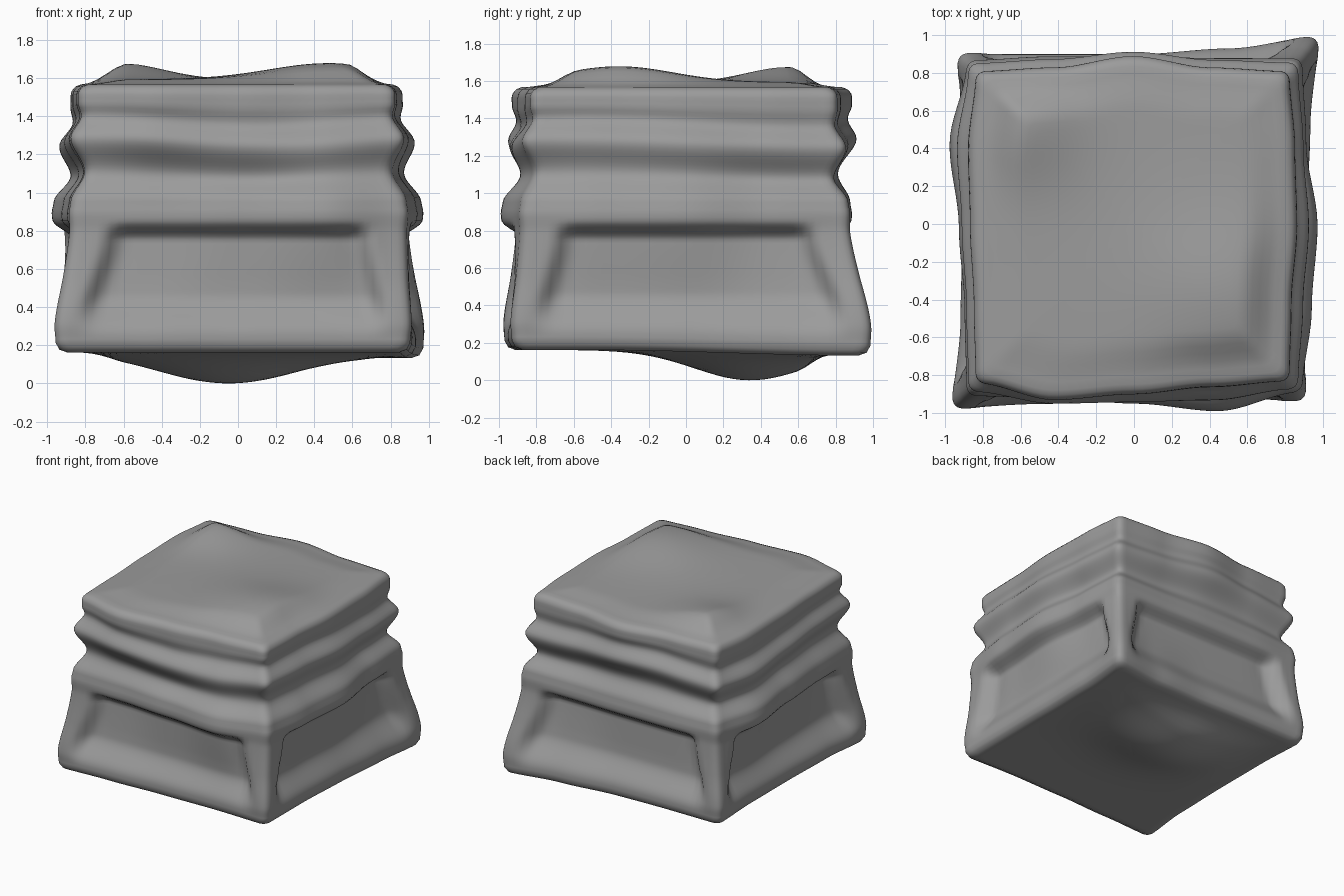
import bpy, bmesh, math

if "Cube" in bpy.data.objects:
    bpy.data.objects.remove(bpy.data.objects["Cube"])

N = 40          # segments per side
R = 0.06        # corner radius in unit-square space

# Outline distance of each side at five stations, for three heights
SIDES = {
    0.2: dict(front=(.97, .95, .93, .92, .93), back=(.90, .90, .90, .93, .99),
              left=(.96, .92, .91, .91, .93), right=(.90, .90, .91, .93, .97)),
    0.9: dict(front=(.90, .91, .94, .98, .88), back=(.86, .88, .88, .87, .87),
              left=(.88, .89, .92, .97, .88), right=(.88, .93, .96, .90, .88)),
    1.5: dict(front=(.84, .93, .90, .86, .83), back=(.81, .83, .89, .83, .81),
              left=(.84, .85, .87, .88, .84), right=(.82, .83, .86, .85, .82)),
}
# Stacked rolls and creases: height, offset
PROFILE = ((.15, -.06), (.165, -.02), (.20, 0), (.30, .01), (.55, 0), (.78, 0),
           (.88, .01), (.94, 0), (1.08, -.075), (1.26, .03), (1.37, -.025),
           (1.45, .0), (1.51, .0), (1.54, -.02), (1.555, -.06))


def smooth(a, b, t):
    t = max(0, min(1, (t - a) / (b - a)))
    return t * t * (3 - 2 * t)


def lookup(pairs, t):
    for (a, va), (b, vb) in zip(pairs, pairs[1:]):
        if t <= b:
            return va + (vb - va) * smooth(a, b, t)
    return pairs[-1][1]


def side(name, u, z):
    u = max(-1, min(1, u))
    return lookup([(h, lookup([(-1 + .5 * i, v) for i, v in enumerate(s[name])], u))
                   for h, s in SIDES.items()], max(.2, z))


def warp(x, y, z):
    """Move a unit-square point onto the uneven block outline."""
    tx, ty = (x + 1) / 2, (y + 1) / 2
    return (-side('left', y, z) * (1 - tx) + side('right', y, z) * tx,
            -side('front', x, z) * (1 - ty) + side('back', x, z) * ty)


def bump(x, y, cx, cy, sx, sy):
    return math.exp(-((x - cx) / sx) ** 2 - ((y - cy) / sy) ** 2)


def outline():
    """Rounded unit square with the position along each side."""
    pts = []
    for k in range(4):
        c, s = round(math.cos(k * math.pi / 2)), round(math.sin(k * math.pi / 2))
        for i in range(N):
            u = math.sin((i / N * 2 - 1) * math.pi / 2) * .5 + (i / N * 2 - 1) * .5
            cx = max(-1 + R, min(1 - R, u))
            dx, dy = u - cx, -R
            l = math.hypot(dx, dy)
            x, y = cx + R * dx / l, -1 + R + R * dy / l
            pts.append((x * c - y * s, x * s + y * c, u, s, -c))
    return pts


def body():
    bm = bmesh.new()
    base = outline()
    rings = []
    zs = [.15, .155, .165, .18] + [.2 + .02 * i for i in range(67)] + [1.535, 1.545, 1.555]
    # Walls with a recessed panel in each side
    for z in zs:
        off = lookup(PROFILE, z)
        ring = []
        for x, y, u, nx, ny in base:
            w = .86 - .08 * smooth(.3, .8, z)
            recess = .10 * (1 - smooth(w - .11, w + .03, abs(u))) \
                * smooth(.22, .46, z) * (1 - smooth(.74, .84, z))
            px, py = warp(x * (1 + off), y * (1 + off), z)
            wave = .02 * math.sin(3 * x + 2 * y) * smooth(.9, 1.2, z) * (1 - smooth(1.35, 1.55, z))
            # Lower edge dips slightly at the back right corner
            dip = .03 * smooth(.2, 1, (x + y) / 2) * (1 - smooth(.15, .5, z))
            ring.append(bm.verts.new((px - nx * recess, py - ny * recess, z + wave - dip)))
        rings.append(ring)

    # Sagging underside and cushioned top, as shrinking rings
    def cap(edge, top):
        out = []
        for k in range(1, 20):
            f = 1 - k / 20
            ring = []
            for v in edge:
                x, y, z = v.co.x * f, v.co.y * f, v.co.z
                z = z * f + (1 - f) * (1.56 if top else .15)
                if top:
                    z += smooth(0, .28, 1 - f) * (
                        .025 + .085 * bump(x, y, -.62, .56, .32, .32)
                        + .085 * bump(x, y, .48, -.36, .45, .42))
                else:
                    z -= .16 * smooth(0, .3, 1 - f) * bump(x, y, -.07, .34, .5, .42)
                ring.append(bm.verts.new((x, y, z)))
            out.append(ring)
        return out

    rings = cap(rings[0], False)[::-1] + rings + cap(rings[-1], True)
    for a, b in zip(rings, rings[1:]):
        for i in range(len(a)):
            j = (i + 1) % len(a)
            bm.faces.new((a[i], a[j], b[j], b[i]))
    bm.faces.new(rings[0][::-1])
    bm.faces.new(rings[-1])

    # Stand on the ground, centred
    for axis in range(3):
        lo = min(v.co[axis] for v in bm.verts)
        hi = max(v.co[axis] for v in bm.verts)
        shift = lo if axis == 2 else (lo + hi) / 2
        for v in bm.verts:
            v.co[axis] -= shift
    bmesh.ops.recalc_face_normals(bm, faces=bm.faces)
    for f in bm.faces:
        f.smooth = True
    me = bpy.data.meshes.new("stone_block")
    bm.to_mesh(me)
    bm.free()
    mat = bpy.data.materials.new("dark_stone")
    mat.diffuse_color = (.33, .33, .33, 1)
    mat.use_nodes = True
    mat.node_tree.nodes["Principled BSDF"].inputs["Base Color"].default_value = mat.diffuse_color
    me.materials.append(mat)
    ob = bpy.data.objects.new("stone_block", me)
    bpy.context.collection.objects.link(ob)


body()
